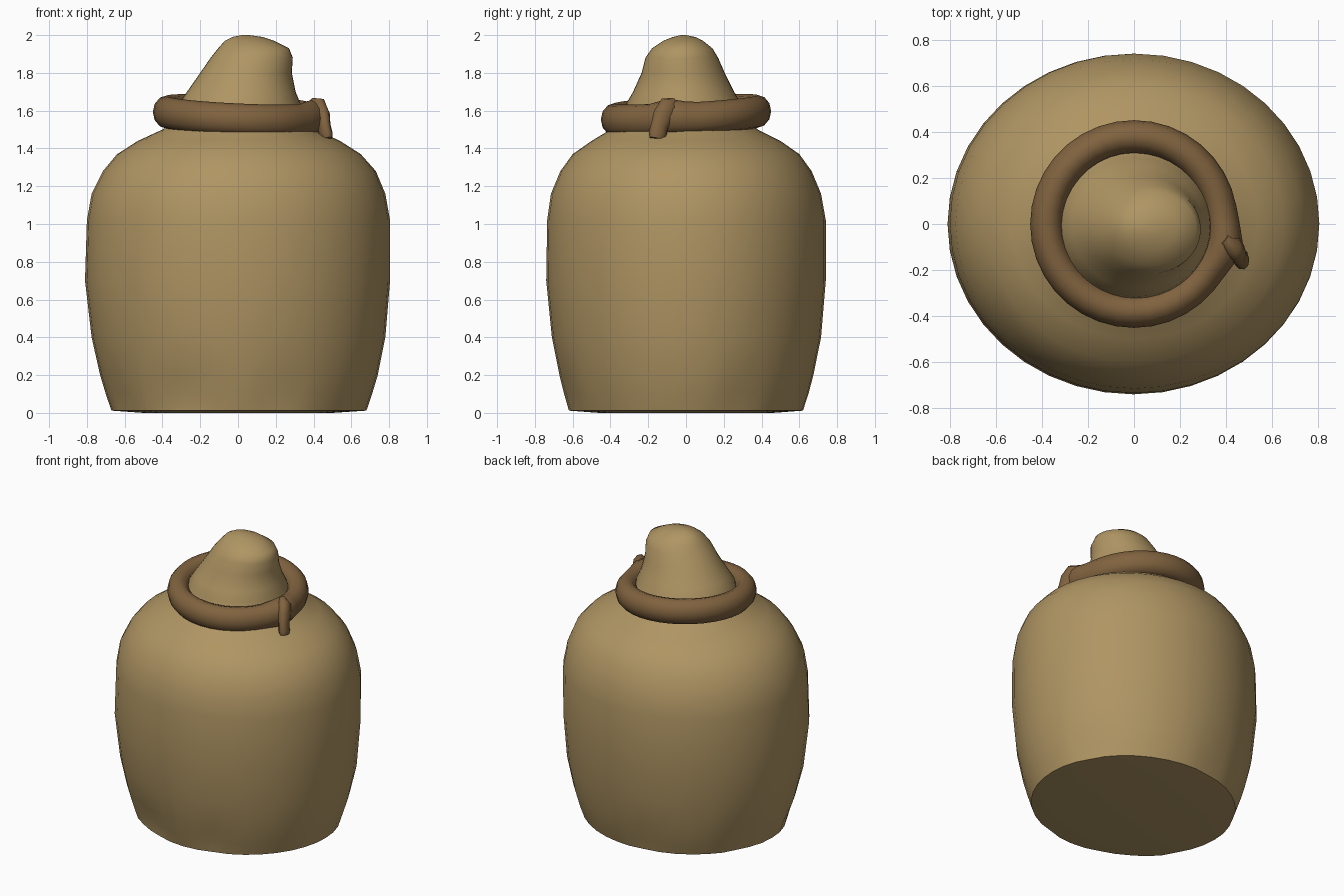
import bpy, bmesh, math
from mathutils import Vector

cube = bpy.data.objects.get("Cube")
if cube:
    bpy.data.objects.remove(cube, do_unlink=True)


def material(name, rgb):
    mat = bpy.data.materials.new(name)
    mat.use_nodes = True
    mat.diffuse_color = (*rgb, 1)
    mat.node_tree.nodes["Principled BSDF"].inputs["Base Color"].default_value = (*rgb, 1)
    return mat


def loft(name, rings, mat, closed=False):
    """Skin a list of equal-length point rings; cap the ends unless closed."""
    bm = bmesh.new()
    loops = [[bm.verts.new(p) for p in ring] for ring in rings]
    n = len(loops[0])
    pairs = list(zip(loops, loops[1:]))
    if closed:
        pairs.append((loops[-1], loops[0]))
    else:
        bm.faces.new(loops[0][::-1])
        bm.faces.new(loops[-1])
    for a, b in pairs:
        for i in range(n):
            j = (i + 1) % n
            bm.faces.new((a[i], a[j], b[j], b[i]))
    bmesh.ops.recalc_face_normals(bm, faces=bm.faces[:])
    mesh = bpy.data.meshes.new(name)
    bm.to_mesh(mesh)
    bm.free()
    mesh.materials.append(mat)
    obj = bpy.data.objects.new(name, mesh)
    bpy.context.collection.objects.link(obj)
    bpy.ops.object.select_all(action="DESELECT")
    obj.select_set(True)
    bpy.context.view_layer.objects.active = obj
    bpy.ops.object.shade_smooth_by_angle(angle=math.radians(50))
    return obj


burlap = material("burlap tan", (0.43, 0.30, 0.125))
hemp = material("rope brown", (0.22, 0.125, 0.05))

# Sack: height, left and right x limits, front and back y limits
profile = [
    (0.00, -0.50, 0.50, -0.46, 0.46),
    (0.012, -0.67, 0.68, -0.62, 0.62),
    (0.10, -0.70, 0.71, -0.645, 0.65),
    (0.20, -0.73, 0.74, -0.67, 0.675),
    (0.40, -0.775, 0.78, -0.71, 0.715),
    (0.70, -0.81, 0.805, -0.74, 0.74),
    (1.02, -0.80, 0.805, -0.735, 0.74),
    (1.16, -0.775, 0.78, -0.715, 0.715),
    (1.28, -0.715, 0.73, -0.665, 0.665),
    (1.37, -0.64, 0.65, -0.60, 0.60),
    (1.44, -0.53, 0.54, -0.50, 0.50),
    (1.50, -0.40, 0.41, -0.40, 0.38),
    (1.56, -0.33, 0.34, -0.33, 0.32),
    (1.64, -0.31, 0.33, -0.315, 0.29),
    (1.70, -0.27, 0.305, -0.28, 0.255),
    (1.80, -0.20, 0.285, -0.235, 0.205),
    (1.88, -0.145, 0.29, -0.215, 0.17),
    (1.93, -0.105, 0.27, -0.18, 0.14),
    (1.97, -0.07, 0.19, -0.12, 0.09),
    (1.99, -0.03, 0.13, -0.07, 0.05),
    (2.00, 0.02, 0.06, -0.03, 0.0),
]
SIDES = 40
# Creases along the bottom hem: direction in degrees and depth
creases = [(205, 0.04), (238, 0.05), (252, 0.04), (288, 0.035), (27, 0.03), (155, 0.04), (100, 0.03)]


def hem_scale(angle, z):
    fade = max(0.0, 1 - abs(z - 0.1) / 0.15)
    dent = sum(d * max(0.0, 1 - abs((math.degrees(angle) - c + 180) % 360 - 180) / 11)
               for c, d in creases)
    return 1 - dent * fade


sack_rings = []
for z, x0, x1, y0, y1 in profile:
    ring = []
    for i in range(SIDES):
        a = math.tau * i / SIDES
        s = hem_scale(a, z)
        ring.append(((x0 + x1) / 2 + (x1 - x0) / 2 * math.cos(a) * s,
                     (y0 + y1) / 2 + (y1 - y0) / 2 * math.sin(a) * s, z))
    sack_rings.append(ring)
loft("sack", sack_rings, burlap)

# Rope ring: tilted, swelling into a knot at the front left
KNOT = math.radians(-13)
rope_rings = []
for i in range(36):
    a = math.tau * i / 36
    swell = math.exp(-((a - KNOT + math.pi) % math.tau - math.pi) ** 2 / 0.04)
    radius = 0.38 + 0.025 * swell
    centre_z = 1.575 - 0.045 * math.cos(a) * 0.4 + 0.022 * math.sin(a) + 0.015 * swell
    ring = []
    for k in range(12):
        t = math.tau * k / 12
        r = radius + (0.071 + 0.006 * swell) * math.cos(t)
        ring.append((r * math.cos(a), r * math.sin(a),
                     centre_z + (0.085 + 0.008 * swell) * math.sin(t)))
    rope_rings.append(ring)
loft("rope_ring", rope_rings, hemp, closed=True)

# Loose rope end: centre points with radii, drooping from the knot
tail = [((0.39, -0.06, 1.63), 0.035), ((0.425, -0.09, 1.615), 0.055), ((0.445, -0.12, 1.57), 0.052),
        ((0.455, -0.14, 1.52), 0.042), ((0.465, -0.15, 1.475), 0.044), ((0.47, -0.155, 1.45), 0.036)]
tail_rings = []
for i, (p, r) in enumerate(tail):
    ahead = Vector(tail[min(i + 1, len(tail) - 1)][0])
    behind = Vector(tail[max(i - 1, 0)][0])
    along = (ahead - behind).normalized()
    side = along.cross(Vector((1, 0.3, 0))).normalized()
    up = along.cross(side)
    tail_rings.append([Vector(p) + side * r * 1.15 * math.cos(t) + up * r * 0.8 * math.sin(t)
                       for t in (math.tau * k / 10 for k in range(10))])
loft("rope_end", tail_rings, hemp)
